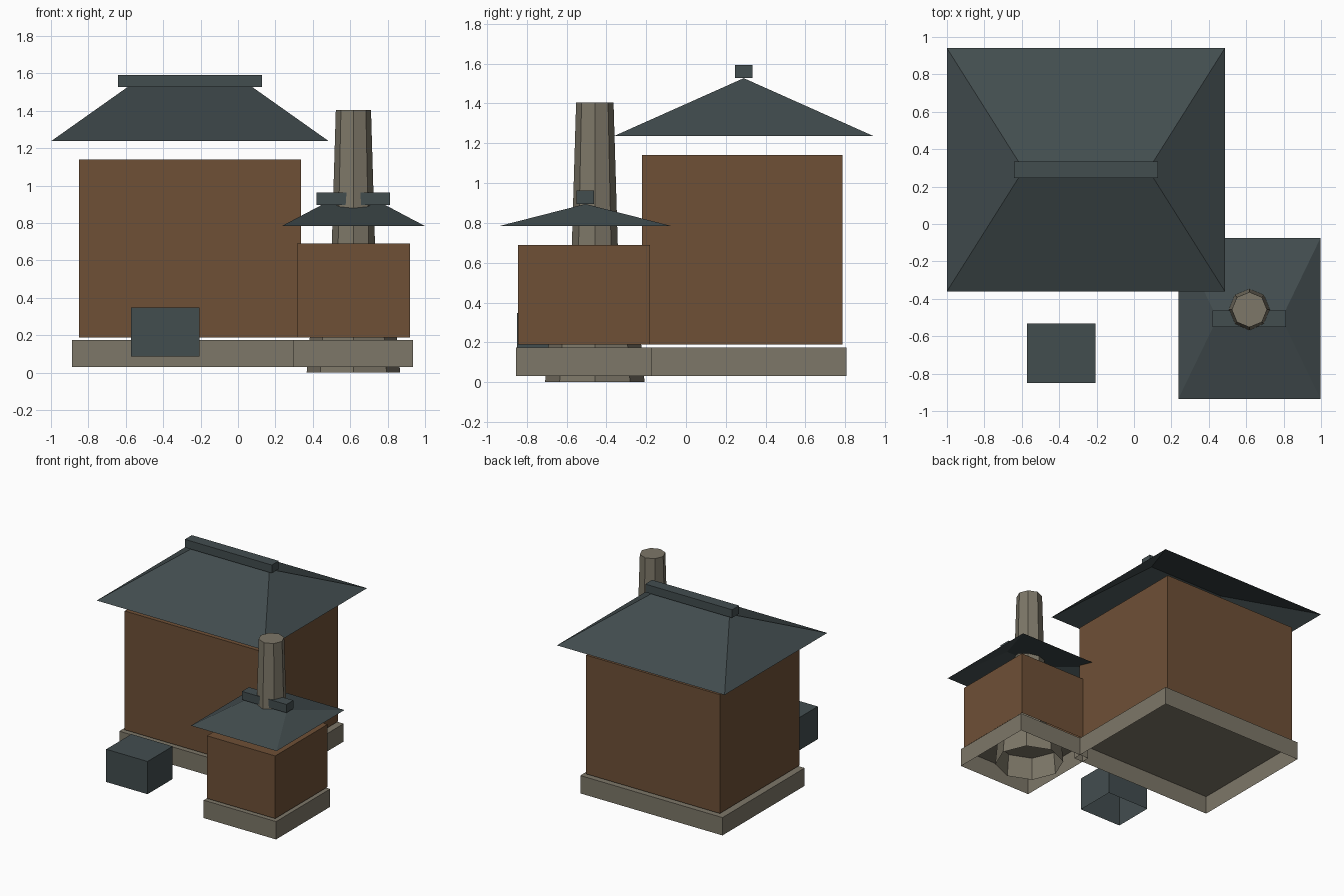
import bpy, math

if "Cube" in bpy.data.objects:
    bpy.data.objects.remove(bpy.data.objects["Cube"])


def material(name, rgb):
    m = bpy.data.materials.new(name)
    m.diffuse_color = (*rgb, 1)
    m.use_nodes = True
    m.node_tree.nodes["Principled BSDF"].inputs["Base Color"].default_value = m.diffuse_color
    return m


WOOD = material("brown_wall", (0.156, 0.080, 0.037))
STONE = material("grey_stone", (0.205, 0.184, 0.138))
SLATE = material("dark_slate", (0.055, 0.074, 0.078))


def mesh(name, verts, faces, mat):
    me = bpy.data.meshes.new(name)
    me.from_pydata(verts, [], faces)
    me.materials.append(mat)
    ob = bpy.data.objects.new(name, me)
    bpy.context.collection.objects.link(ob)
    return ob


def rect(x, y, z, hx, hy):
    return [(x + sx * hx, y + sy * hy, z) for sx, sy in ((-1, -1), (1, -1), (1, 1), (-1, 1))]


def box(name, x0, x1, y0, y1, z0, z1, mat, bottom=False):
    """Box, open underneath unless bottom is set."""
    x, y, hx, hy = (x0 + x1) / 2, (y0 + y1) / 2, (x1 - x0) / 2, (y1 - y0) / 2
    faces = [(i, (i + 1) % 4, (i + 1) % 4 + 4, i + 4) for i in range(4)] + [(4, 5, 6, 7)]
    if bottom:
        faces.append((3, 2, 1, 0))
    return mesh(name, rect(x, y, z0, hx, hy) + rect(x, y, z1, hx, hy), faces, mat)


def hip_roof(name, x, y, hx, hy, z0, z1, ridge):
    """Four slopes, open underneath."""
    verts = rect(x, y, z0, hx, hy) + [(x - ridge, y, z1), (x + ridge, y, z1)]
    return mesh(name, verts, [(0, 1, 5, 4), (1, 2, 5), (2, 3, 4, 5), (3, 0, 4)], SLATE)


def octagon_post(name, x, y, z0, z1, r0, r1):
    """Tapered eight-sided post, open underneath."""
    verts = [(x + r * math.cos(i * math.pi / 4), y + r * math.sin(i * math.pi / 4), z)
             for r, z in ((r0, z0), (r1, z1)) for i in range(8)]
    faces = [(i, (i + 1) % 8, (i + 1) % 8 + 8, i + 8) for i in range(8)] + [tuple(range(8, 16))]
    return mesh(name, verts, faces, STONE)


# main house
box("main_foundation", -0.887, 0.373, -0.235, 0.805, 0.03, 0.173, STONE)
box("main_walls", -0.85, 0.336, -0.22, 0.785, 0.188, 1.14, WOOD)
hip_roof("main_roof", -0.257, 0.29, 0.743, 0.65, 1.237, 1.527, 0.333)
box("main_ridge_cap", -0.642, 0.128, 0.245, 0.333, 1.527, 1.592, SLATE, True)

# side annex
box("annex_foundation", 0.295, 0.936, -0.855, -0.17, 0.03, 0.173, STONE)
box("annex_walls", 0.315, 0.92, -0.843, -0.18, 0.188, 0.69, WOOD)
hip_roof("annex_roof", 0.617, -0.505, 0.38, 0.43, 0.785, 0.895, 0.172)
box("annex_ridge_cap", 0.42, 0.814, -0.55, -0.462, 0.895, 0.962, SLATE, True)

# chimney with a wide footing
octagon_post("chimney_footing", 0.617, -0.458, 0.0, 0.2, 0.25, 0.232)
octagon_post("chimney_shaft", 0.617, -0.458, 0.2, 1.405, 0.13, 0.094)

# crate in the yard
box("yard_crate", -0.573, -0.207, -0.85, -0.532, 0.085, 0.347, SLATE)
